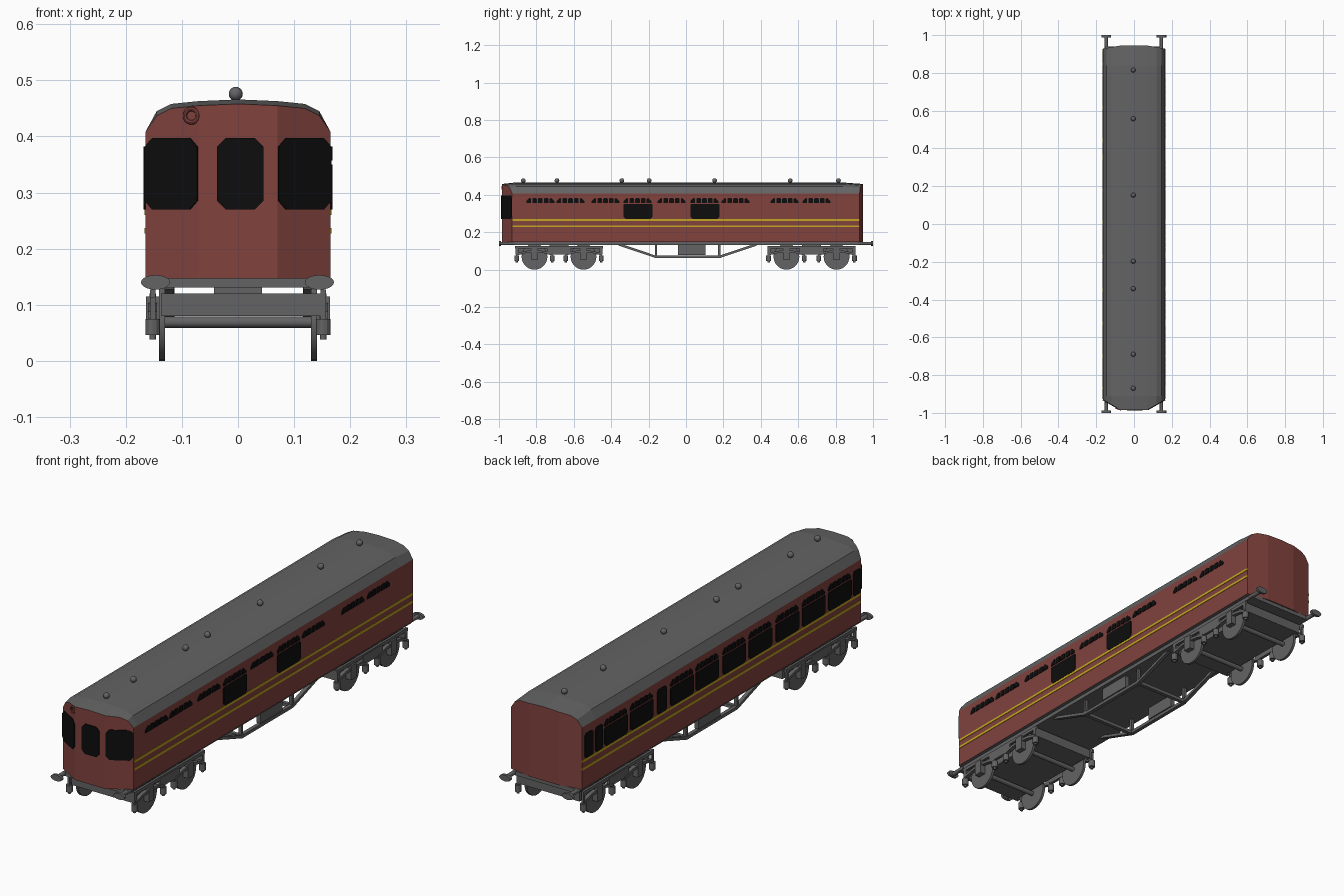
import bpy, bmesh, math
from mathutils import Vector, Matrix

cube = bpy.data.objects.get("Cube")
if cube:
    bpy.data.objects.remove(cube)


def make_material(name, rgb):
    mat = bpy.data.materials.new(name)
    mat.use_nodes = True
    mat.diffuse_color = (*rgb, 1)
    mat.node_tree.nodes["Principled BSDF"].inputs["Base Color"].default_value = (*rgb, 1)
    return mat


RED = make_material("carriage red", (0.22, 0.055, 0.048))
GREY = make_material("frame grey", (0.125, 0.125, 0.125))
BLACK = make_material("window black", (0.004, 0.004, 0.004))
GOLD = make_material("stripe gold", (0.55, 0.38, 0.015))


def finish(name, bm, *mats, smooth=False):
    """Turn a bmesh into a named object."""
    bmesh.ops.recalc_face_normals(bm, faces=bm.faces)
    mesh = bpy.data.meshes.new(name)
    bm.to_mesh(mesh)
    bm.free()
    for mat in mats:
        mesh.materials.append(mat)
    obj = bpy.data.objects.new(name, mesh)
    bpy.context.collection.objects.link(obj)
    if smooth:
        bpy.ops.object.select_all(action="DESELECT")
        obj.select_set(True)
        bpy.context.view_layer.objects.active = obj
        bpy.ops.object.shade_smooth_by_angle(angle=math.radians(40))
    return obj


def box(bm, x, y, z):
    """Box from three (low, high) ranges."""
    lo, hi = Vector((x[0], y[0], z[0])), Vector((x[1], y[1], z[1]))
    size = hi - lo
    mat = Matrix.Translation((lo + hi) / 2) @ Matrix.Diagonal((*size, 1))
    bmesh.ops.create_cube(bm, size=1, matrix=mat)


def rod(bm, a, b, radius, sides=12):
    """Cylinder between two points."""
    a, b = Vector(a), Vector(b)
    turn = (b - a).to_track_quat("Z", "Y").to_matrix().to_4x4()
    bmesh.ops.create_cone(bm, cap_ends=True, segments=sides, radius1=radius, radius2=radius,
                          depth=(b - a).length, matrix=Matrix.Translation((a + b) / 2) @ turn)


def bar(bm, x, path, wide, tall):
    """Flat bar following (y, z) points in the side plane."""
    rings = [[bm.verts.new((x + sx * wide / 2, y, z + sz * tall / 2))
              for sx, sz in ((-1, -1), (1, -1), (1, 1), (-1, 1))] for y, z in path]
    for r, s in zip(rings, rings[1:]):
        for i in range(4):
            bm.faces.new((r[i], r[i - 1], s[i - 1], s[i]))
    bm.faces.new(rings[0])
    bm.faces.new(rings[-1])


def plate(bm, origin, along, u, z, cuts=(0, 0, 0, 0), out=0.003):
    """Thin plate with cut corners: bottom left, bottom right, top right, top left."""
    along = Vector(along).normalized()
    normal = along.cross(Vector((0, 0, 1)))
    (u0, u1), (z0, z1) = u, z
    a, b, c, d = cuts
    outline = [(u0, z0 + a), (u0 + a, z0), (u1 - b, z0), (u1, z0 + b),
               (u1, z1 - c), (u1 - c, z1), (u0 + d, z1), (u0, z1 - d)]
    points = list(dict.fromkeys(outline))
    base = Vector(origin)
    back, front = [[bm.verts.new(base + along * p + Vector((0, 0, q)) + normal * o)
                    for p, q in points] for o in (-0.003, out)]
    bm.faces.new(back)
    bm.faces.new(front)
    for i in range(len(points)):
        bm.faces.new((back[i - 1], back[i], front[i], front[i - 1]))


# Body shell: columns across the width, each running over the roof front to back
FLOOR, SIDE = 0.147, 0.165
half = [(0, 0.466), (0.07, 0.463), (0.119, 0.458), (0.145, 0.445), (SIDE, 0.408)]
columns = [(-x, z) for x, z in half[:0:-1]] + half


def end_y(x, tip, corner):
    t = max(0, (abs(x) - 0.07) / (SIDE - 0.07))
    return tip + (corner - tip) * t


bm = bmesh.new()
rings = []
for x, z in columns:
    front, rear = end_y(x, -0.985, -0.93), end_y(x, 0.945, 0.928)
    drop = 0.008 if abs(x) < 0.15 else 0
    points = [(front, FLOOR), (front, z - drop), (-0.91, z), (0.84, z),
              (rear, z - drop), (rear, FLOOR)]
    rings.append([bm.verts.new((x, *p)) for p in points])
for r, s in zip(rings, rings[1:]):
    for i in range(6):
        face = bm.faces.new((r[i], r[i - 1], s[i - 1], s[i]))
        face.material_index = 0 if i in (1, 5) else 1
for r in (rings[0], rings[-1]):
    bm.faces.new(r)
finish("body_shell", bm, RED, GREY)

# Windows on the front
glass = bmesh.new()
height, cut = (0.27, 0.397), (0.015,) * 4
plate(glass, (0, -0.985, 0), (1, 0, 0), (-0.037, 0.045), height, cut)
facet = math.hypot(0.095, 0.055)
plate(glass, (0.07, -0.985, 0), (0.095, 0.055, 0), (0.002, facet), height, cut)
plate(glass, (-SIDE, -0.93, 0), (0.095, -0.055, 0), (0, facet - 0.002), height, cut)
finish("front_windows", glass, BLACK)


def vent_row(bm, origin, along, start):
    """Five small panes, the outer ones with a cut top corner."""
    for i in range(5):
        u = start + i * 0.031
        cuts = (0, 0, 0.015 if i == 4 else 0.004, 0.015 if i == 0 else 0.004)
        plate(bm, origin, along, (u, u + 0.025), (0.357, 0.382), cuts)


LOW = (0.27, 0.35)
BIG = (0.012, 0.012, 0.004, 0.004)

# Left side windows
glass = bmesh.new()
left = ((SIDE, 0, 0), (0, 1, 0))
for start in (-0.334, 0.024):
    plate(glass, *left, (start, start + 0.155), LOW, BIG)
for start in (-0.853, -0.692, -0.505, -0.334, -0.152, 0.024, 0.19, 0.452, 0.623):
    vent_row(glass, *left, start)
finish("left_windows", glass, BLACK)

# Right side windows, measured from front to back
glass = bmesh.new()
right = ((-SIDE, 0, 0), (0, -1, 0))
for y in (0.78, 0.61, 0.341, 0.174, -0.006, -0.18, -0.36, -0.535, -0.709):
    plate(glass, *right, (-y, -y + 0.155), LOW, BIG)
    vent_row(glass, *right, -y)
for y, w in ((0.91, 0.054), (0.84, 0.048), (0.428, 0.06), (-0.876, 0.05)):
    plate(glass, *right, (-y, -y + w), (0.27, 0.375), (0.008,) * 4)
finish("right_windows", glass, BLACK)

# Stripes along both sides
bm = bmesh.new()
for origin, along in (left, right):
    for z in (0.232, 0.265):
        plate(bm, origin, along, (-0.927, 0.927), (z - 0.005, z + 0.005), out=0.002)
finish("side_stripes", bm, GOLD)

# Roof ventilators
bm = bmesh.new()
for y in (-0.87, -0.69, -0.343, -0.197, 0.153, 0.557, 0.815):
    bmesh.ops.create_uvsphere(bm, u_segments=16, v_segments=10, radius=0.0125,
                              matrix=Matrix.Translation((-0.004, y, 0.476)))
finish("roof_ventilators", bm, GREY, smooth=True)

# Lamp ring on the front
bpy.ops.mesh.primitive_torus_add(major_radius=0.012, minor_radius=0.004, major_segments=20,
                                 minor_segments=8, location=(-0.083, -0.979, 0.437),
                                 rotation=(math.pi / 2, 0, -0.3))
lamp = bpy.context.object
lamp.name = "lamp_ring"
lamp.data.materials.append(RED)

# Floor frame
bm = bmesh.new()
box(bm, (-0.15, 0.15), (-0.95, 0.94), (0.131, 0.149))
finish("floor_frame", bm, GREY)

# Buffers
bm = bmesh.new()
for x in (-0.147, 0.145):
    for s in (-1, 1):
        rod(bm, (x, s * 0.92, 0.14), (x, s * 0.992, 0.14), 0.009)
        first = len(bm.verts)
        rod(bm, (x, s * 0.988, 0), (x, s, 0), 0.026, 20)
        bm.verts.ensure_lookup_table()
        for v in bm.verts[first:]:
            v.co.z = 0.14 + v.co.z * 0.5
finish("buffers", bm, GREY, smooth=True)

# Bogies with wheels, springs and hangers
for name, ys in (("front", (-0.81, -0.548)), ("rear", (0.537, 0.805))):
    mid = sum(ys) / 2
    frame, wheels = bmesh.new(), bmesh.new()
    box(frame, (-0.122, 0.122), (mid - 0.225, mid + 0.225), (0.08, 0.12))
    box(frame, (-0.043, 0.043), (mid - 0.05, mid + 0.05), (0.11, 0.135))
    for s in (-1, 1):
        end = mid + s * 0.225
        box(frame, (-0.137, 0.157), (end - 0.008, end + 0.008), (0.08, 0.12))
        x = s * 0.152
        box(frame, (x - 0.005, x + 0.005), (mid - 0.235, mid + 0.235), (0.113, 0.127))
        box(frame, (x - 0.006, x + 0.006), (mid - 0.065, mid + 0.065), (0.082, 0.12))
        for y in ys:
            rod(wheels, (s * 0.13, y, 0.069), (s * 0.141, y, 0.069), 0.069, 28)
            box(frame, (x - 0.012, x + 0.012), (y - 0.018, y + 0.018), (0.055, 0.115))
            bar(frame, x, [(y - 0.095, 0.082), (y - 0.05, 0.094), (y, 0.099),
                           (y + 0.05, 0.094), (y + 0.095, 0.082)], 0.016, 0.012)
            for hang in (y - 0.095, y + 0.095):
                box(frame, (x - 0.005, x + 0.005), (hang - 0.005, hang + 0.005), (0.07, 0.125))
                rod(frame, (x, hang, 0.046), (x, hang, 0.075), 0.013)
                rod(frame, (x, hang, 0.038), (x, hang, 0.048), 0.006)
    for y in ys:
        rod(wheels, (-0.15, y, 0.069), (0.15, y, 0.069), 0.01)
    finish(name + "_bogie_frame", frame, GREY)
    finish(name + "_wheels", wheels, GREY, smooth=True)

# Truss under the middle, with posts, cross bars and side boxes
bm = bmesh.new()
for x in (-0.122, 0.125):
    bar(bm, x, [(-0.36, 0.135), (-0.16, 0.068), (0.178, 0.068), (0.378, 0.135)], 0.016, 0.013)
    for y in (-0.16, 0.178):
        box(bm, (x - 0.007, x + 0.007), (y - 0.006, y + 0.006), (0.065, 0.135))
    box(bm, (x - 0.009, x + 0.009), (-0.042, 0.105), (0.078, 0.135))
for y in (-0.16, 0.178):
    box(bm, (-0.122, 0.125), (y - 0.008, y + 0.008), (0.061, 0.075))
finish("truss_frame", bm, GREY)
